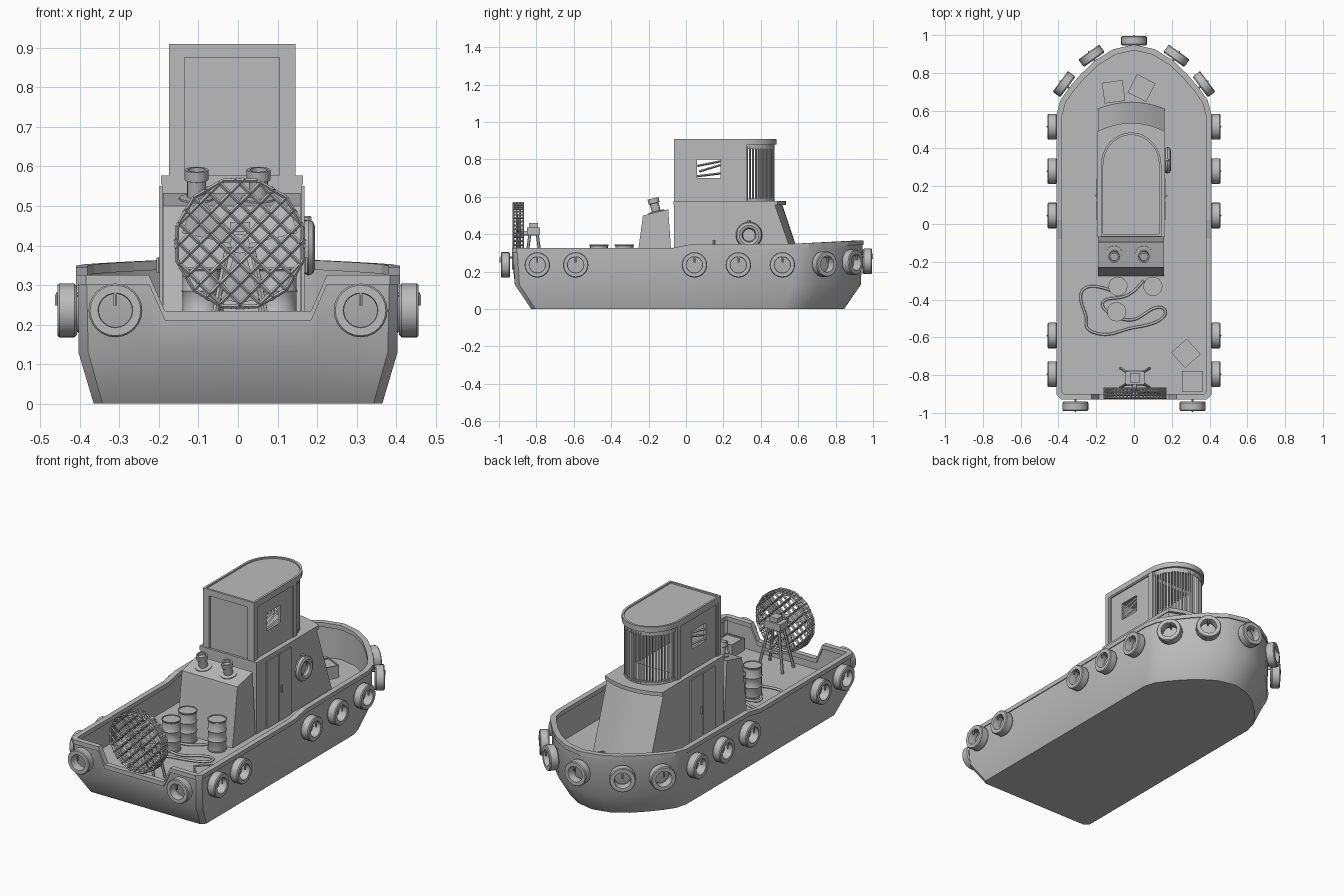
import bpy, bmesh, math
from mathutils import Vector, Matrix

old = bpy.data.objects.get("Cube")
if old:
    bpy.data.objects.remove(old, do_unlink=True)

grey = bpy.data.materials.new("plain grey")
grey.use_nodes = True
grey.diffuse_color = (0.5, 0.5, 0.5, 1)
grey.node_tree.nodes["Principled BSDF"].inputs["Base Color"].default_value = (0.5, 0.5, 0.5, 1)


def finish(name, bm, smooth=False):
    bmesh.ops.recalc_face_normals(bm, faces=bm.faces)
    mesh = bpy.data.meshes.new(name)
    bm.to_mesh(mesh)
    bm.free()
    mesh.materials.append(grey)
    ob = bpy.data.objects.new(name, mesh)
    bpy.context.collection.objects.link(ob)
    if smooth:
        bpy.ops.object.select_all(action='DESELECT')
        ob.select_set(True)
        bpy.context.view_layer.objects.active = ob
        bpy.ops.object.shade_smooth_by_angle(angle=math.radians(32))
    return ob


def loft(name, rings, closed=False, smooth=False):
    """Skin matching rings of points; cap the ends, or join last to first."""
    bm = bmesh.new()
    vs = [[bm.verts.new(p) for p in ring] for ring in rings]
    n = len(vs[0])
    for a, b in zip(vs, vs[1:] + (vs[:1] if closed else [])):
        for i in range(n):
            j = (i + 1) % n
            bm.faces.new((a[i], a[j], b[j], b[i]))
    if not closed:
        bm.faces.new(vs[0])
        bm.faces.new(vs[-1])
    return finish(name, bm, smooth)


def lathe(name, profile, centre, axis, sides=24, closed=False):
    """Revolve (radius, distance along axis) points about an axis."""
    turn = Vector(axis).to_track_quat('Z', 'Y')
    angles = [2 * math.pi * i / sides for i in range(sides)]
    rings = [[Vector(centre) + turn @ Vector((r * math.cos(a), r * math.sin(a), h))
              for a in angles] for r, h in profile]
    return loft(name, rings, closed, True)


def boxes(name, spans):
    """One object from (x0, x1, y0, y1, z0, z1) spans."""
    bm = bmesh.new()
    for x0, x1, y0, y1, z0, z1 in spans:
        m = Matrix.Translation(((x0 + x1) / 2, (y0 + y1) / 2, (z0 + z1) / 2))
        m = m @ Matrix.Diagonal((x1 - x0, y1 - y0, z1 - z0, 1))
        bmesh.ops.create_cube(bm, size=1, matrix=m)
    return finish(name, bm)


def rods(name, segments, radius, sides=4):
    bm = bmesh.new()
    for p, q in segments:
        p, q = Vector(p), Vector(q)
        m = Matrix.Translation((p + q) / 2) @ (q - p).to_track_quat('Z', 'Y').to_matrix().to_4x4()
        bmesh.ops.create_cone(bm, cap_ends=True, segments=sides, radius1=radius,
                              radius2=radius, depth=(q - p).length, matrix=m)
    return finish(name, bm, sides > 6)


# Hull outline from stern notch round to the bow, then mirrored
half = [(.185, -.93), (.225, -.93), (.385, -.93), (.41, -.905), (.41, -.08), (.41, .02),
        (.41, .58), (.39, .655), (.345, .72), (.285, .79), (.208, .865), (.11, .925)]
outline = [Vector(p) for p in half + [(0, .95)] + [(-x, y) for x, y in reversed(half)]]
DECK = .17


def inset(d):
    out = []
    for i, p in enumerate(outline):
        a = (p - outline[i - 1]).normalized()
        b = (outline[(i + 1) % len(outline)] - p).normalized()
        n = Vector((-a.y - b.y, a.x + b.x)).normalized()
        out.append(p + n * d / max(.5, n.dot(Vector((-a.y, a.x)))))
    return out


def rail_z(p):
    if p.y < -.92 and abs(p.x) < .2:
        return .235
    if p.y < -.05:
        return .325
    return .345 + .022 * max(0, (p.y - .5) / .45)


def ring(d, dz):
    return [(q.x, q.y, rail_z(p) + dz) for p, q in zip(outline, inset(d))]


def level(scale, z):
    return [(p.x * scale, p.y * scale, z) for p in outline]


loft("hull", [level(.89, 0), level(.984, .13), ring(.005, -.01), ring(.022, -.01),
              [(q.x, q.y, DECK) for q in inset(.022)]], smooth=True)
loft("gunwale", [ring(0, -.024), ring(0, 0), ring(.03, 0), ring(.03, -.024)], closed=True)

# Tyre fenders with their hooks
fenders = [(s * .432, y, .236, s, 0) for s in (-1, 1) for y in (-.795, -.59, .045, .28, .515)]
fenders += [(s * .37, .74, .24, s * .8, .6) for s in (-1, 1)]
fenders += [(s * .225, .89, .25, s * .58, .81) for s in (-1, 1)]
fenders += [(s * .31, -.965, .236, 0, -1) for s in (-1, 1)] + [(0, .97, .255, 0, 1)]
tyre = [(.042, -.022), (.062, -.025), (.068, -.018), (.068, .02), (.064, .025), (.044, .025), (.042, .02)]
hooks = []
for x, y, z, nx, ny in fenders:
    c, n = Vector((x, y, z)), Vector((nx, ny, 0))
    lathe("tyre_fender", tyre, c, n, closed=True)
    top = c + Vector((0, 0, .04))
    hooks += [(top - n * .04, top + n * .028), (top + n * .026, c + n * .026 + Vector((0, 0, .012)))]
rods("fender_hooks", hooks, .005, 6)

# Lower cabin with a raked, bowed front
CX = -.015


def cabin_ring(hw, y0, corner, centre, z):
    pts = [(CX + hw, y0, z)]
    for i in range(9):
        t = 1 - i / 4
        pts.append((CX + hw * t, corner + (centre - corner) * (1 - t * t), z))
    return pts + [(CX - hw, y0, z)]


loft("lower_cabin", [cabin_ring(.176, -.065, .61, .645, DECK),
                     cabin_ring(.176, -.065, .475, .515, .557)], smooth=True)
loft("cabin_ledge", [cabin_ring(.18, -.068, .49, .535, z) for z in (.555, .577)])
for s in (-1, 1):
    x = CX + s * .178
    boxes("cabin_door", [(x - .005, x + .005, .02, .125, DECK, .55),
                         (x - .005, x + .005, .13, .24, DECK, .55)])
    rods("door_handle", [((x + s * .008, .15, .33), (x + s * .008, .15, .37))], .006, 6)

# Wheelhouse: panelled rear and side walls, windows, slatted round front
FRONT = .31


def arch(hw, depth, y0, z):
    pts = [(CX - hw, y0, z)]
    for i in range(17):
        a = math.pi * (1 - i / 16)
        pts.append((CX + hw * math.cos(a), FRONT + depth * math.sin(a), z))
    return pts + [(CX + hw, y0, z)]


loft("wheelhouse_roof", [arch(.16, .175, -.065, .88), arch(.16, .175, -.065, .91),
                         arch(.148, .162, -.053, .91), arch(.148, .162, -.053, .902)], smooth=True)
loft("front_header", [arch(.15, .162, .29, .855), arch(.15, .162, .29, .885),
                      arch(.135, .147, .29, .885), arch(.135, .147, .29, .855)], closed=True)
loft("front_sill", [arch(.15, .162, .29, z) for z in (.575, .59)])
slats = []
for i in range(31):
    a = math.pi * i / 30
    x, y = CX + .145 * math.cos(a), FRONT + .157 * math.sin(a)
    slats.append(((x, y, .58), (x, y, .87)))
rods("front_slats", slats, .006)
for s in (-1, 1):
    wall = lambda a, b, *r: (min(CX + s * a, CX + s * b), max(CX + s * a, CX + s * b), *r)
    boxes("side_frame", [wall(.135, .158, -.062, -.028, .575, .885),
                         wall(.135, .158, .292, .325, .575, .885),
                         wall(.135, .158, -.03, .295, .872, .885)])
    boxes("side_panel", [wall(.138, .151, -.03, .06, .575, .875),
                         wall(.138, .151, .185, .295, .575, .875),
                         wall(.138, .151, .06, .185, .575, .70),
                         wall(.138, .151, .06, .185, .80, .875)])
    xw = CX + s * .146
    rods("window_remains", [((xw, .06, .71), (xw, .185, .725)), ((xw, .06, .765), (xw, .185, .79)),
                            ((xw, .07, .735), (xw, .185, .77))], .006)
boxes("rear_frame", [(CX - .16, CX - .12, -.065, -.04, .575, .885), (CX + .12, CX + .16, -.065, -.04, .575, .885),
                     (CX - .13, CX + .13, -.065, -.04, .875, .885)])
boxes("rear_door", [(CX - .125, CX + .125, -.055, -.042, .575, .88)])

# Engine hatch with two capped exhausts
loft("engine_hatch", [[(x, y, z) for y, z in ((-.275, DECK), (-.23, .50), (-.095, .533), (-.07, DECK))]
                      for x in (-.19, .158)])
for x in (-.105, .052):
    lathe("exhaust", [(.044, -.004), (.044, .006), (.024, .008), (.024, .05), (.03, .052),
                      (.03, .078), (.022, .078), (.022, .06)], (x, -.158, .516), (0, -.24, .97), 16)

# Lifebuoy on the left cabin wall
lathe("lifebuoy", [(.052 + .019 * math.cos(t * math.pi / 4), .017 * math.sin(t * math.pi / 4))
                   for t in range(8)], (.178, .337, .395), (1, 0, 0), closed=True)
rods("lifebuoy_peg", [((.155, .337, .468), (.185, .337, .468)), ((.18, .337, .472), (.18, .337, .45))], .007, 6)

# Ribbed barrels
for x, y in ((-.085, -.33), (.10, -.33), (-.092, -.465)):
    prof = [(.048, 0), (.051, .004), (.048, .008)]
    for h in (.06, .115):
        prof += [(.048, h - .005), (.051, h), (.048, h + .005)]
    prof += [(.048, .166), (.051, .17), (.051, .174), (.046, .174), (.046, .17)]
    lathe("barrel", prof, (x, y, DECK), (0, 0, 1), 16)

# Flat crates with a raised lid edge
for x, y, deg in ((-.108, .70, 8), (.04, .72, -27), (.275, -.685, 42), (.31, -.832, 0)):
    w = .055
    def square(k, z):
        return [(a * k, b * k, z) for a, b in ((-1, -1), (1, -1), (1, 1), (-1, 1))]
    ob = loft("crate", [square(w, 0), square(w, .07), square(w - .007, .07), square(w - .007, .064)])
    ob.location = (x, y, DECK)
    ob.rotation_euler.z = math.radians(deg)

# Caged fan on a stand at the stern
FX, FZ, R = .005, .405, .165
cage, lattice = [], []
for y in (-.922, -.905, -.887, -.87):
    pts = [(FX + R * math.cos(k * math.pi / 6 + .26), y, FZ + R * math.sin(k * math.pi / 6 + .26)) for k in range(12)]
    cage += [(pts[i - 1], pts[i]) for i in range(12)]
for k in range(48):
    a = k * math.pi / 24
    x, z = FX + R * .985 * math.cos(a), FZ + R * .985 * math.sin(a)
    cage.append(((x, -.922, z), (x, -.87, z)))
rods("fan_cage", cage, .005)
for y in (-.922, -.87):
    for k in range(-4, 5):
        d = k * .036
        h = math.sqrt(R * R - d * d)
        for s in (-1, 1):
            u, v = Vector((.707, 0, s * .707)), Vector((-s * .707, 0, .707))
            c = Vector((FX, y, FZ)) + v * d
            lattice.append((c - u * h, c + u * h))
rods("fan_grille", lattice, .005)
for k in range(3):
    blade = loft("fan_blade", [[(-.012, y, -.02), (.012, y, -.02), (.05, y + .012, -.14), (0, y, -.15),
                                (-.05, y - .012, -.14)] for y in (-.003, .003)])
    blade.location = (FX, -.896, FZ)
    blade.rotation_euler.y = k * math.tau / 3
lathe("fan_hub", [(.025, -.02), (.025, .02), (.012, .02), (.012, .1)], (FX, -.9, FZ), (0, 1, 0), 12)
boxes("fan_motor", [(-.045, .055, -.85, -.78, .395, .435), (-.02, .03, -.84, -.79, .435, .46)])
legs = [((FX + s * .03, -.815 + t * .02, .40), (FX + s * .075, -.815 + t * .05, DECK))
        for s in (-1, 1) for t in (-1, 1)]
legs += [((FX - .055, -.815 + t * .035, .27), (FX + .055, -.815 + t * .035, .27)) for t in (-1, 1)]
rods("fan_stand", legs, .008, 6)

# Loose rope on the deck
path = [(-.1, -.36), (-.2, -.32), (-.28, -.33), (-.29, -.41), (-.24, -.5), (-.27, -.56), (-.14, -.6),
        (-.04, -.55), (.08, -.54), (.18, -.49), (.16, -.43), (.08, -.45), (.01, -.52), (-.1, -.5),
        (-.19, -.43), (-.14, -.38), (-.02, -.4), (.05, -.3)]
curve = bpy.data.curves.new("rope", 'CURVE')
curve.dimensions = '3D'
curve.bevel_depth = .007
curve.bevel_resolution = 1
spline = curve.splines.new('NURBS')
spline.points.add(len(path) - 1)
for pt, (x, y) in zip(spline.points, path):
    pt.co = (x, y, DECK + .007, 1)
spline.use_endpoint_u = True
spline.resolution_u = 4
curve.materials.append(grey)
bpy.context.collection.objects.link(bpy.data.objects.new("rope", curve))
